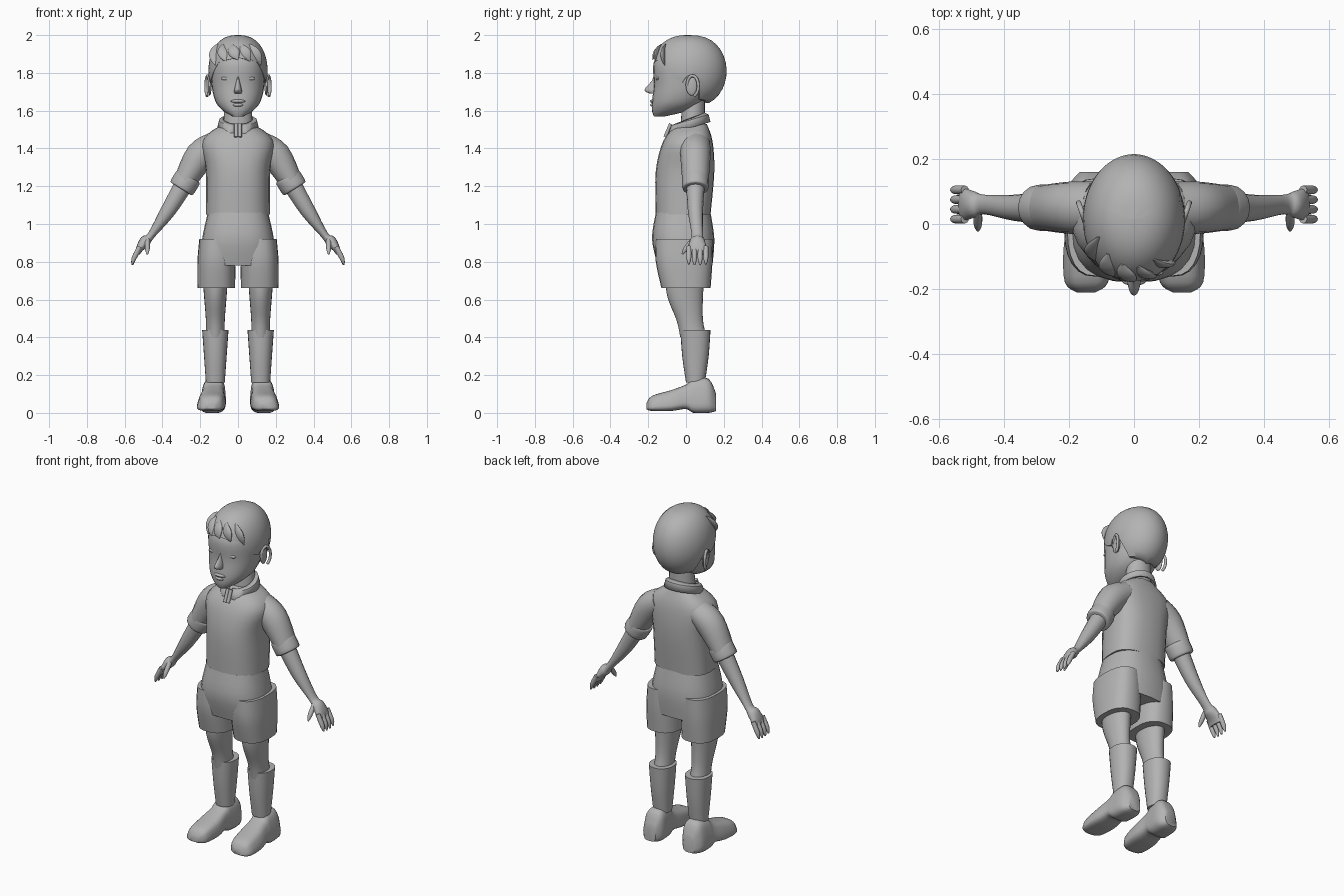
import bpy, bmesh
from math import sin, cos, pi, acos, radians, degrees
from mathutils import Vector

old_cube = bpy.data.objects.get("Cube")
if old_cube:
    bpy.data.objects.remove(old_cube)

GREY = (.45, .45, .45, 1)
clay = bpy.data.materials.new("plain grey")
clay.use_nodes = True
clay.diffuse_color = GREY
clay.node_tree.nodes["Principled BSDF"].inputs["Base Color"].default_value = GREY


def finish(name, bm, mirror):
    """Turn the bmesh into a shaded object, mirrored across x when asked."""
    bmesh.ops.recalc_face_normals(bm, faces=bm.faces)
    mesh = bpy.data.meshes.new(name)
    bm.to_mesh(mesh)
    bm.free()
    mesh.materials.append(clay)
    obj = bpy.data.objects.new(name, mesh)
    bpy.context.scene.collection.objects.link(obj)
    bpy.ops.object.select_all(action='DESELECT')
    obj.select_set(True)
    bpy.context.view_layer.objects.active = obj
    bpy.ops.object.shade_smooth_by_angle(angle=radians(45))
    if mirror:
        obj.modifiers.new("Mirror", 'MIRROR').use_mirror_merge = False
    return obj


def skin(name, rings, mirror=False, caps=True, closed=True):
    """Join a series of equal point rings with quads."""
    bm = bmesh.new()
    rows = [[bm.verts.new(point) for point in ring] for ring in rings]
    count = len(rows[0])
    for lower, upper in zip(rows, rows[1:]):
        for i in range(count if closed else count - 1):
            j = (i + 1) % count
            bm.faces.new((lower[i], lower[j], upper[j], upper[i]))
    if caps:
        bm.faces.new(rows[0])
        bm.faces.new(rows[-1])
    return finish(name, bm, mirror)


def refine(rows, steps=4):
    """Add smooth in-between sections along a loft."""
    result = []
    last = len(rows) - 1
    for i in range(last):
        around = rows[max(i - 1, 0)], rows[i], rows[i + 1], rows[min(i + 2, last)]
        for k in range(steps):
            t = k / steps
            result.append([b + t / 2 * (c - a + t * (2*a - 5*b + 4*c - d + t * (3*(b - c) + d - a)))
                           for a, b, c, d in zip(*around)])
    return result + [rows[-1]]


def outline(power, sides=24):
    """Unit superellipse as (across, along) pairs."""
    def bend(value):
        return abs(value) ** power * (1 if value >= 0 else -1)
    turns = [2 * pi * i / sides for i in range(sides)]
    return [(bend(cos(a)), bend(sin(a))) for a in turns]


def stacked(name, rows, centre=0, power=.8, bias=.5):
    """Loft upright sections: height, half width, front y, back y."""
    rings = []
    for z, half, front, back in refine(rows):
        mid = front + (back - front) * bias
        rings.append([(centre + half * u, mid + v * (back - mid if v > 0 else mid - front), z)
                      for u, v in outline(power)])
    return skin(name, rings, mirror=centre > 0)


def tube(name, rows, mirror=True, side=(0, 1, 0)):
    """Loft along a path: x, y, z, thickness, depth measured along side."""
    rows = refine(rows)
    points = [Vector(row[:3]) for row in rows]
    rings = []
    for i, (point, row) in enumerate(zip(points, rows)):
        along = (points[min(i + 1, len(points) - 1)] - points[max(i - 1, 0)]).normalized()
        depth = Vector(side)
        depth = (depth - along * along.dot(depth)).normalized()
        thick = along.cross(depth)
        rings.append([point + thick * row[3] * u + depth * row[4] * v for u, v in outline(1, 16)])
    return skin(name, rings, mirror)


def blob(name, place, size, mirror=False):
    bm = bmesh.new()
    bmesh.ops.create_uvsphere(bm, u_segments=20, v_segments=12, radius=1)
    bmesh.ops.scale(bm, vec=size, verts=bm.verts)
    bmesh.ops.translate(bm, vec=place, verts=bm.verts)
    return finish(name, bm, mirror)


# Shirt
stacked("shirt", [(1.05, .17, -.16, .13), (1.28, .17, -.16, .15), (1.44, .19, -.12, .14),
                  (1.53, .08, -.05, .11)], bias=.6)

# Folded collar, open at the front with two pointed flaps
top, fold, edge = [], [], []
for i in range(33):
    a = radians(4 + 11 * i - i / 4)
    across, forward = sin(a), -cos(a)
    height = 1.56 + .03 * forward
    flap = .03 * max(0, 1 - 2 * abs(abs(pi - a) - radians(147)))
    top.append((.08 * across, .02 + .08 * forward, height))
    fold.append((.1 * across, .02 + .1 * forward, height - .01))
    edge.append((.11 * across, .02 + (.11 + flap) * forward, height - .05 - flap))
collar = skin("collar", [top, fold, edge], caps=False, closed=False)
collar.modifiers.new("Thickness", 'SOLIDIFY').thickness = .01
tube("neck_placket", [(.01, -.08, 1.53, .01, .01), (.01, -.11, 1.46, .01, .01)])

# Sleeves with a rolled cuff
tube("sleeve", [(.12, .05, 1.42, .07, .08), (.2, .05, 1.36, .08, .08), (.28, .05, 1.23, .06, .07)])
elbow = Vector((.28, .05, 1.22))
arm_line = Vector((.5, 0, -.8)).normalized()
tube("sleeve_cuff", [(*(elbow + arm_line * reach), girth, girth)
                     for reach, girth in ((-.04, .06), (-.03, .07), (.03, .07), (.04, .06))])

# Arm, palm and fingers
tube("forearm", [(*elbow, .05, .05), (.37, .05, 1.07, .04, .04), (.46, .06, .94, .02, .03),
                 (.49, .06, .91, .03, .04), (.52, .06, .87, .02, .05), (.53, .06, .84, .01, .05)])
girth = .013
for i, label in enumerate(("index", "middle", "ring", "little")):
    y = .015 + .03 * i
    tip = .78 + abs(i - 1.5) / 200
    tube(label + "_finger", [(.52, y, .88, girth, girth), (.55, y, .82, girth, girth),
                             (.56, y, tip, girth / 3, girth / 3)])
tube("thumb", [(.48, .04, .92, girth, girth), (.48, 0, .87, girth, girth),
               (.48, -.02, .84, girth / 3, girth / 3)])

# Shorts
stacked("shorts_seat", [(1.06, .16, -.16, .13), (.92, .19, -.18, .15), (.78, .2, -.15, .14)])
stacked("shorts_leg", [(.92, .09, -.16, .14), (.8, .1, -.16, .14), (.66, .1, -.13, .13)], centre=.115)

# Legs and socks
stacked("leg", [(.75, .07, -.11, .1), (.62, .06, -.1, .09), (.49, .05, -.05, .09), (.4, .05, -.03, .11)],
        centre=.12, power=1)
stacked("sock", [(.44, .07, -.03, .13), (.3, .06, -.02, .12), (.16, .05, 0, .1)], centre=.12, power=.9)

# Shoes, lofted from heel to toe: y, half width, sole height, top height
shoe = []
for y, half, sole, upper in refine([(.16, .04, .01, .1), (.12, .07, 0, .18), (.04, .07, 0, .18),
                                    (0, .07, .02, .15), (-.08, .08, .01, .12), (-.18, .07, .01, .09),
                                    (-.21, .03, .02, .05)]):
    ring = []
    for u, v in outline(.6):
        rise = (1 + v) / 2
        narrowing = 1.05 - .3 * rise
        ring.append((.14 - y / 20 + half * u * narrowing - rise / 100, y, sole + (upper - sole) * rise))
    shoe.append(ring)
skin("shoe", shoe, mirror=True)

# Neck and head
stacked("neck", [(1.49, .08, -.03, .1), (1.66, .07, -.02, .1)], power=1)
stacked("head", [(1.57, .03, -.17, -.11), (1.6, .08, -.18, .01), (1.65, .12, -.18, .09),
                 (1.74, .14, -.17, .14), (1.86, .14, -.17, .16), (1.95, .09, -.1, .1)], power=.9)

# Face
stacked("nose", [(1.8, .01, -.17, -.12), (1.76, .01, -.18, -.12), (1.71, .02, -.22, -.12),
                 (1.69, .02, -.19, -.12)], power=1)
blob("upper_lip", (0, -.17, 1.65), (.04, .02, .01))
blob("lower_lip", (0, -.17, 1.63), (.03, .02, .01))
blob("eye", (.06, -.15, 1.77), (.03, .01, .01), mirror=True)
for label, height, size in (("upper_eyelid", 1.77, .005), ("eyebrow", 1.8, .007)):
    tube(label, [(.03 + .07 * t, -.16 + .04 * t * t, height + .06 * t * (1 - t), size, size)
                 for t in (0, .5, 1)])

# Ears: a flat lobe with a raised rim
blob("ear", (.15, .03, 1.73), (.01, .03, .05), mirror=True)
rim = []
for k in range(8):
    a = pi * k / 5
    back = -.03 * cos(a)
    rim.append((.16 + back / 3, .035 + back, 1.73 + .055 * sin(a), .008, .008))
tube("ear_rim", rim, side=(1, 0, 0))

# Hair shell with sideburns and a low nape
HAIRLINE = [(0, 1.88), (40, 1.86), (66, 1.77), (80, 1.75), (88, 1.79), (100, 1.77), (115, 1.66), (181, 1.64)]
CROWN = Vector((0, .015, 1.81))


def polar(height):
    return acos((height - CROWN.z) / .19)


def hair_point(turn, tilt):
    spread = sin(tilt) ** .8
    return CROWN + Vector((.157 * sin(turn) * spread, -.2 * cos(turn) * spread, .19 * cos(tilt)))


def hairline(turn):
    angle = degrees(min(turn, 2 * pi - turn))
    for (a, low), (b, high) in zip(HAIRLINE, HAIRLINE[1:]):
        if angle <= b:
            return polar(low + (high - low) * (angle - a) / (b - a))


turns = [pi * i / 36 for i in range(72)]
hair = [[hair_point(turn, hairline(turn) * k / 14) for turn in turns] for k in range(1, 15)]
hair.insert(0, [CROWN + Vector((0, 0, .19)) + (p - CROWN) * Vector((1, 1, 0)).length / 1000 for p in hair[0]])
hair.append([p.lerp(Vector((CROWN.x, CROWN.y, p.z)), .2) for p in hair[-1]])
skin("hair", hair, caps=False)

# Swept fringe locks
for i in range(5):
    end = 25 * i - 50
    tip = 1.87 - .03 * (end / 50) ** 2
    lock = []
    for k in range(5):
        t = k / 4
        width = .03 * sin(pi * (.07 + .9 * t))
        point = hair_point(radians(end - 18 * (1 - t)), polar(1.95 + (tip - 1.95) * t))
        lock.append((*point, width, width * .4))
    tube("fringe_lock_%d" % (i + 1), lock, mirror=False)
